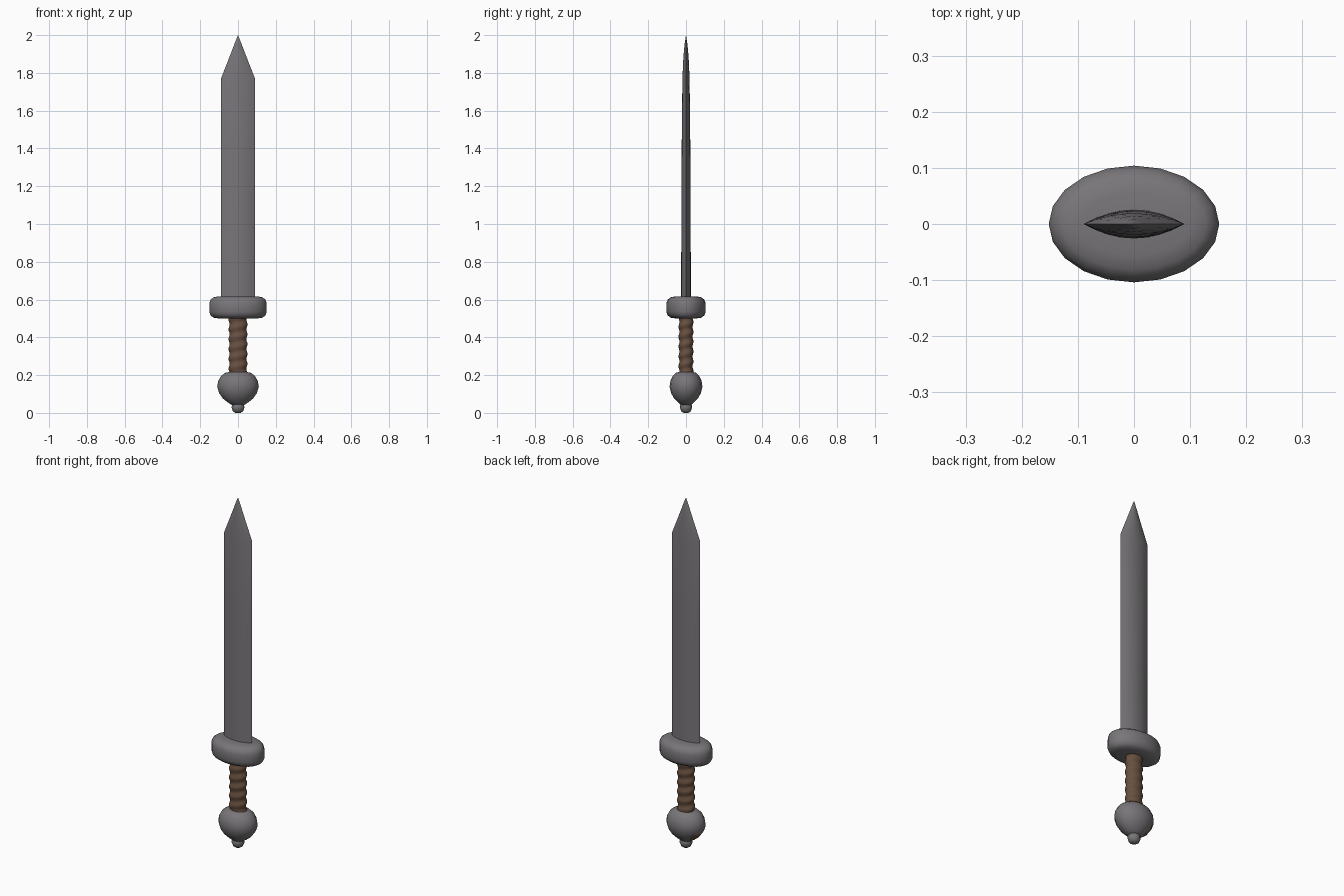
import bpy, bmesh, math
from mathutils import Vector

if "Cube" in bpy.data.objects:
    bpy.data.objects.remove(bpy.data.objects["Cube"])


def material(name, rgb):
    m = bpy.data.materials.new(name)
    m.diffuse_color = (*rgb, 1)
    m.use_nodes = True
    m.node_tree.nodes["Principled BSDF"].inputs["Base Color"].default_value = m.diffuse_color
    return m


steel = material("steel grey", (0.19, 0.18, 0.19))
leather = material("leather brown", (0.14, 0.08, 0.05))


def loft(name, rings, mats, angle=40):
    """Skin a stack of equal-sized rings and cap both ends."""
    bm = bmesh.new()
    loops = [[bm.verts.new(p) for p in ring] for ring in rings]
    n = len(loops[0])
    for a, b in zip(loops, loops[1:]):
        for i in range(n):
            j = (i + 1) % n
            bm.faces.new((a[i], a[j], b[j], b[i]))
    bm.faces.new(loops[0][::-1])
    bm.faces.new(loops[-1])
    bmesh.ops.remove_doubles(bm, verts=bm.verts, dist=1e-5)
    bmesh.ops.recalc_face_normals(bm, faces=bm.faces)
    mesh = bpy.data.meshes.new(name)
    bm.to_mesh(mesh)
    bm.free()
    for m in mats:
        mesh.materials.append(m)
    ob = bpy.data.objects.new(name, mesh)
    bpy.context.collection.objects.link(ob)
    bpy.ops.object.select_all(action='DESELECT')
    ob.select_set(True)
    bpy.context.view_layer.objects.active = ob
    bpy.ops.object.shade_smooth_by_angle(angle=math.radians(angle))
    return ob


def ellipse(rx, ry, z, n):
    return [(rx * math.cos(math.tau * i / n), ry * math.sin(math.tau * i / n), z)
            for i in range(n)]


def lens(w, t, z):
    """Pointed-oval blade section."""
    us = [-1, -0.75, -0.5, -0.25, 0, 0.25, 0.5, 0.75]
    lower = [(w * u, -t * (1 - u * u), z) for u in us]
    return lower + [(-x, -y, z) for x, y, z in lower]


# blade with tapered point
loft("blade", [lens(w, t, z) for w, t, z in (
    (0.09, 0.026, 0.57), (0.09, 0.025, 0.9), (0.09, 0.023, 1.4),
    (0.09, 0.019, 1.77), (0.047, 0.014, 1.88), (0.02, 0.008, 1.95),
    (0.0, 0.0, 2.0))], [steel], 50)

# rounded oval guard
loft("guard", [ellipse(0.152 - d, 0.104 - d, z, 20) for d, z in (
    (0.05, 0.5), (0.023, 0.504), (0.007, 0.516), (0, 0.535), (0, 0.58),
    (0.007, 0.6), (0.023, 0.612), (0.05, 0.617))], [steel], 60)

# spiral-wrapped grip
grip = []
for k in range(61):
    z = 0.19 + 0.33 * k / 60
    ring = []
    for i in range(20):
        a = math.tau * i / 20
        s = 1 + 0.07 * math.cos(math.tau * z / 0.052 - a)
        ring.append((0.047 * s * math.cos(a), 0.037 * s * math.sin(a), z))
    grip.append(ring)
loft("grip", grip, [leather], 60)

# pommel ball with a brown worn spot low on one side
pommel = loft("pommel", [ellipse(r, r * 0.79, z, 16) for r, z in (
    (0.03, 0.04), (0.052, 0.054), (0.08, 0.076), (0.1, 0.105), (0.11, 0.138),
    (0.105, 0.168), (0.09, 0.195), (0.068, 0.212), (0.045, 0.217))],
    [steel, leather], 60)
spot = Vector((-0.71, 0.3, -0.62)).normalized()
for p in pommel.data.polygons:
    d = p.center - Vector((0, 0, 0.13))
    d.y /= 0.79
    if d.normalized().dot(spot) > math.cos(math.radians(20)):
        p.material_index = 1

# small end knob
loft("end_knob", [ellipse(r, r * 0.95, z, 12) for r, z in (
    (0.014, 0), (0.027, 0.009), (0.034, 0.027), (0.032, 0.042),
    (0.022, 0.055))], [steel], 60)
